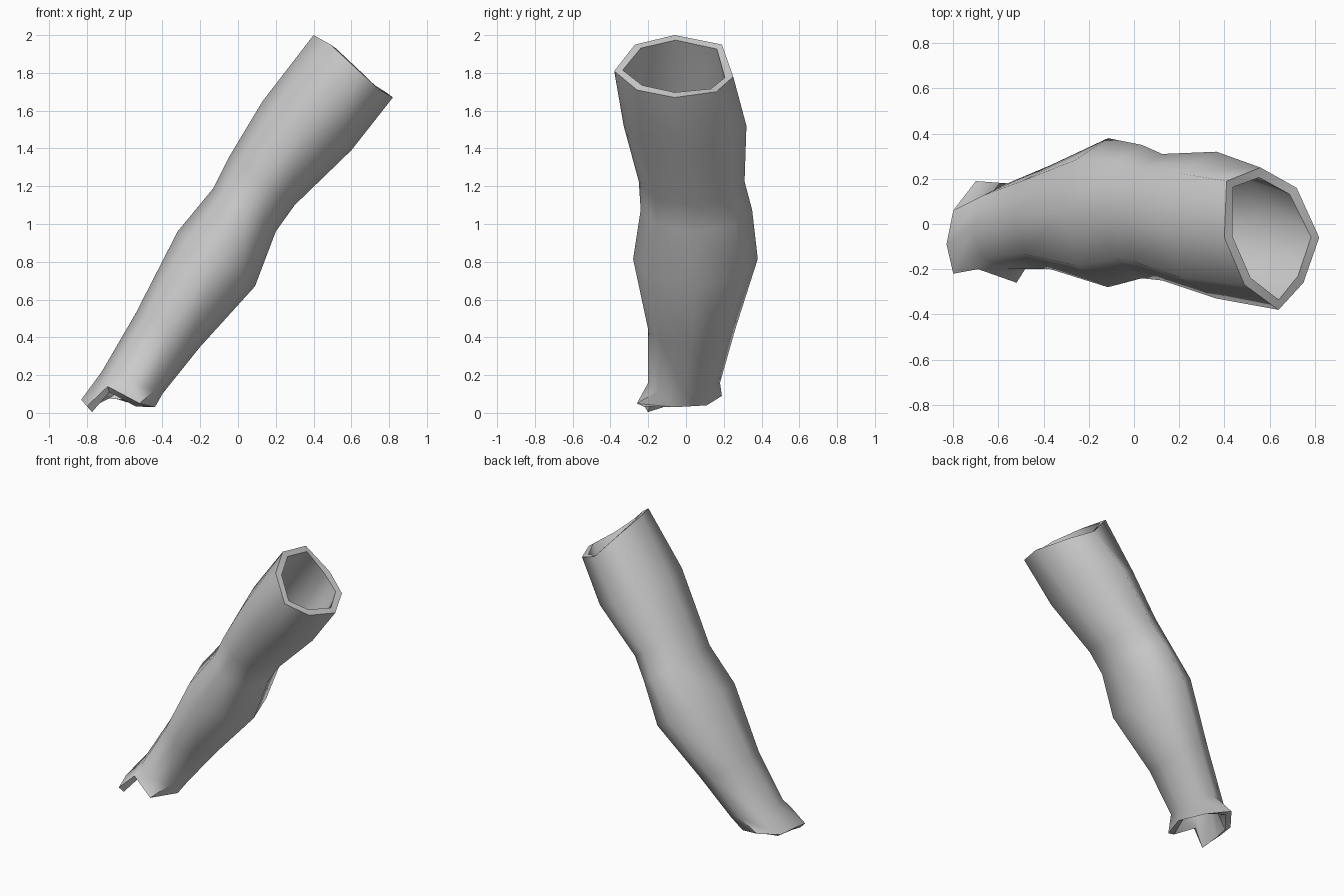
import bpy, math
from mathutils import Vector

if "Cube" in bpy.data.objects:
    bpy.data.objects.remove(bpy.data.objects["Cube"])

# Middle sections: upper-left (x, z), lower-right (x, z), y min, y max
sections = [
    (-0.72, 0.22, -0.40, 0.10, -0.20, 0.18),
    (-0.54, 0.53, -0.20, 0.35, -0.20, 0.26),
    (-0.32, 0.96, 0.09, 0.67, -0.28, 0.38),
    (-0.13, 1.19, 0.20, 0.96, -0.24, 0.35),
    (-0.05, 1.35, 0.30, 1.10, -0.25, 0.31),
    (0.13, 1.65, 0.60, 1.39, -0.33, 0.32),
]
# Notched lower cuff and slanted upper opening
cuff = [(-0.83, -0.09, 0.07), (-0.80, 0.06, 0.06), (-0.70, 0.19, 0.09), (-0.53, 0.11, 0.04),
        (-0.44, -0.06, 0.03), (-0.52, -0.26, 0.05), (-0.69, -0.20, 0.14), (-0.80, -0.22, 0.035)]
opening = [(0.40, -0.06, 2.00), (0.41, 0.19, 1.95), (0.56, 0.25, 1.78), (0.72, 0.16, 1.70),
           (0.82, -0.06, 1.67), (0.75, -0.26, 1.71), (0.64, -0.38, 1.81), (0.49, -0.27, 1.95)]


def octagon(x0, z0, x1, z1, ya, yb):
    """Eight-sided section spanning the given extremes."""
    c = Vector(((x0 + x1) / 2, (ya + yb) / 2, (z0 + z1) / 2))
    u = Vector(((x0 - x1) / 2, 0, (z0 - z1) / 2))
    v = Vector((0, (yb - ya) / 2, 0))
    return [c + u * math.cos(k * math.pi / 4) + v * math.sin(k * math.pi / 4) for k in range(8)]


# Loft the sleeve through all rings
rings = [cuff] + [octagon(*s) for s in sections] + [opening]
verts = [p for r in rings for p in r]
faces = []
for i in range(len(rings) - 1):
    for k in range(8):
        n = (k + 1) % 8
        faces.append((i * 8 + k, i * 8 + 8 + k, i * 8 + 8 + n, i * 8 + n))
mesh = bpy.data.meshes.new("arm_sleeve")
mesh.from_pydata(verts, [], faces)
sleeve = bpy.data.objects.new("arm_sleeve", mesh)
bpy.context.collection.objects.link(sleeve)
bpy.context.view_layer.objects.active = sleeve
sleeve.select_set(True)

# Wall thickness, inward
wall = sleeve.modifiers.new("wall", 'SOLIDIFY')
wall.thickness = 0.045
wall.offset = -1
bpy.ops.object.modifier_apply(modifier="wall")
bpy.ops.object.shade_smooth_by_angle(angle=math.radians(62))
